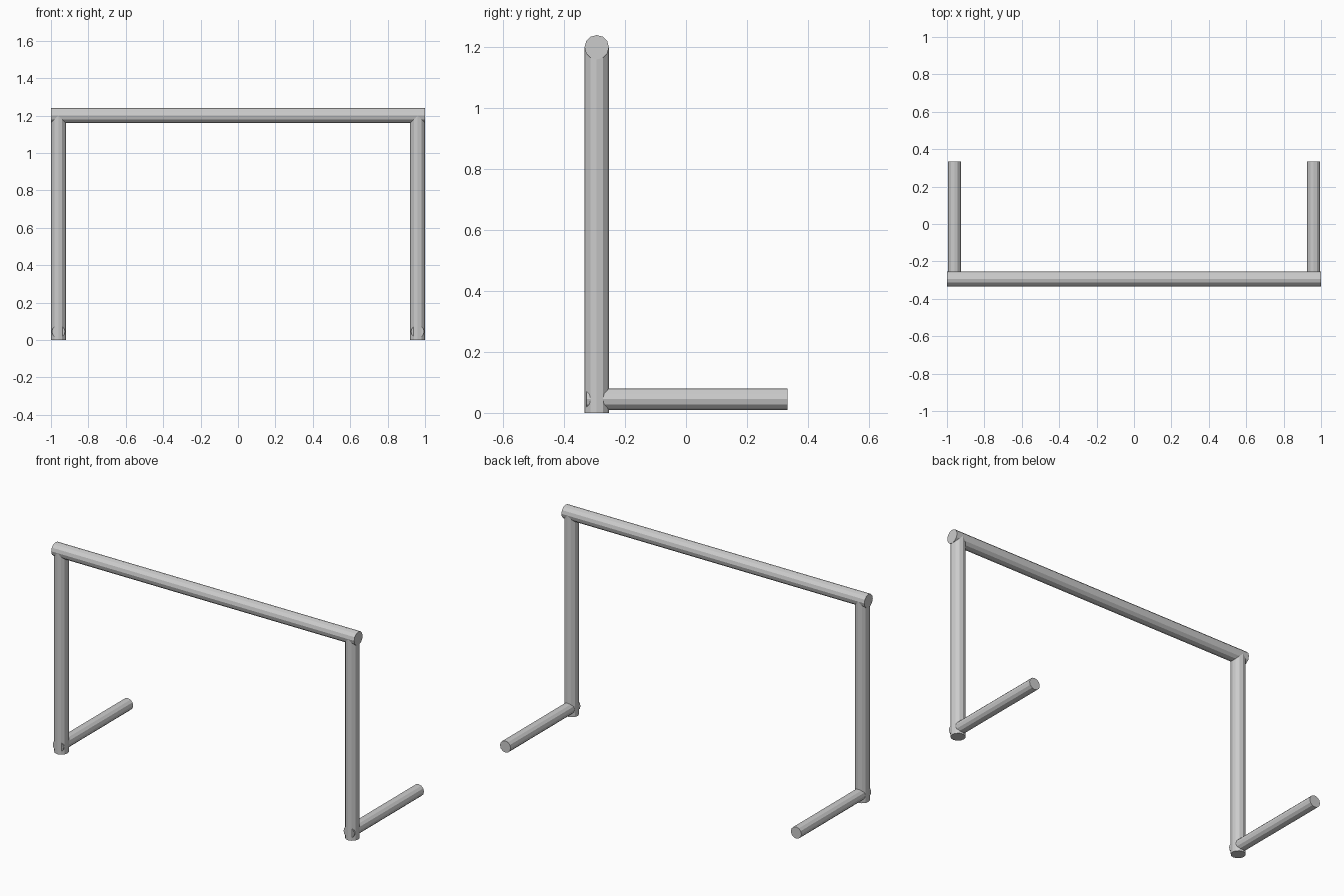
import bpy
from math import pi

if "Cube" in bpy.data.objects:
    bpy.data.objects.remove(bpy.data.objects["Cube"])


def tube(name, radius, length, centre, rotation=(0, 0, 0)):
    """Flat-faced 12-sided capped tube."""
    bpy.ops.mesh.primitive_cylinder_add(vertices=12, radius=radius, depth=length,
                                        location=centre, rotation=rotation)
    bpy.context.object.name = name


BAR_R, FOOT_R = 0.04, 0.035
BAR_Z, POST_X, POST_Y = 1.20, 0.96, -0.293
FOOT_START, FOOT_END = -0.326, 0.333

# Top crossbar
tube("crossbar", BAR_R, 2.0, (0, POST_Y, BAR_Z), (0, pi / 2, 0))

for side, s in (("left", -1), ("right", 1)):
    # Upright post
    tube(f"{side}_post", BAR_R, BAR_Z, (s * POST_X, POST_Y, BAR_Z / 2))
    # Foot running back along the ground, its front end just piercing the post
    tube(f"{side}_foot", FOOT_R, FOOT_END - FOOT_START,
         (s * POST_X, (FOOT_START + FOOT_END) / 2, 0.045), (pi / 2, 0, 0))
